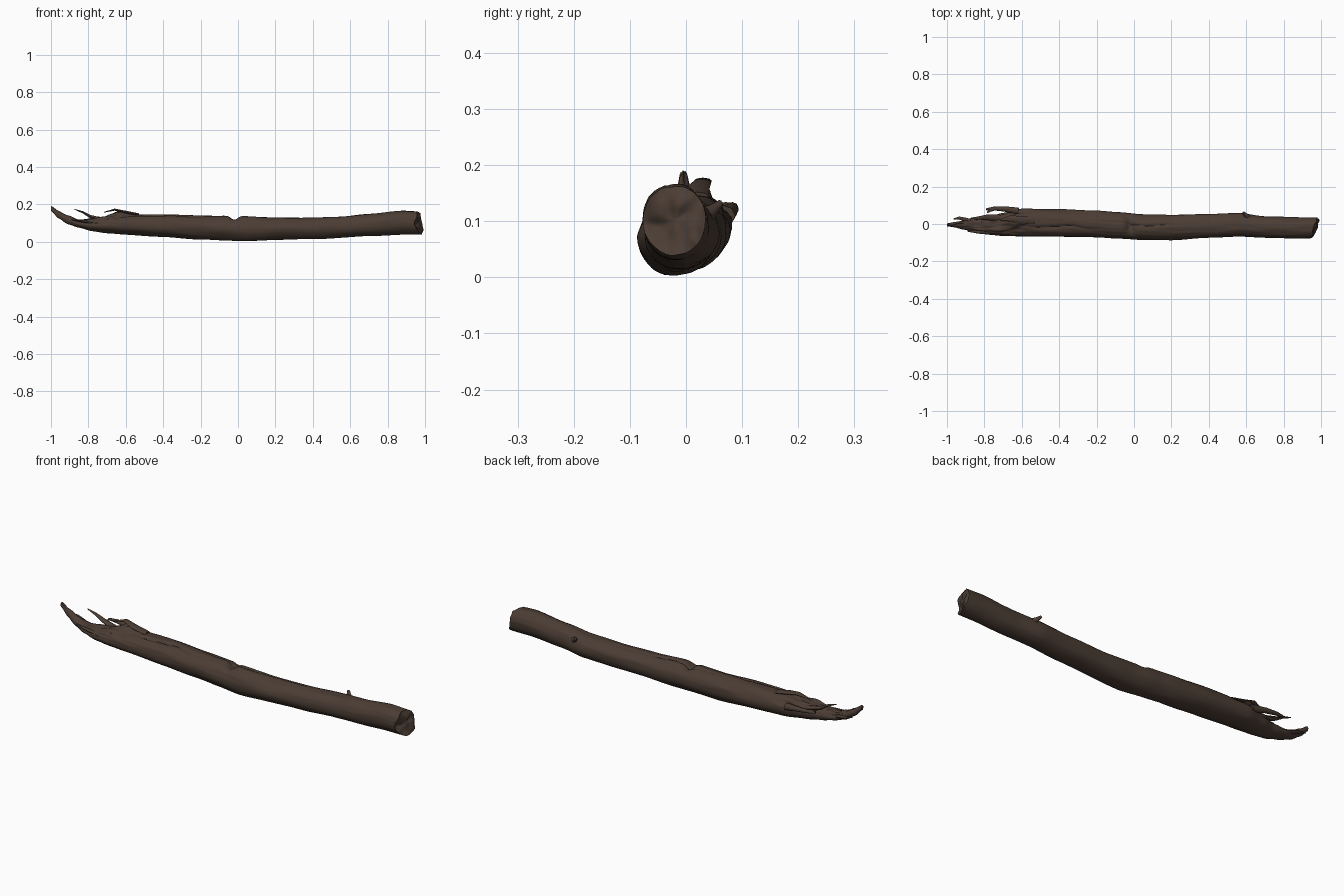
import bpy, bmesh, math
from mathutils import Vector, noise

cube = bpy.data.objects.get("Cube")
if cube:
    bpy.data.objects.remove(cube)


def material(name, rgb):
    mat = bpy.data.materials.new(name)
    mat.use_nodes = True
    mat.diffuse_color = (*rgb, 1)
    mat.node_tree.nodes["Principled BSDF"].inputs["Base Color"].default_value = (*rgb, 1)
    return mat


bark = material("dark brown bark", (0.07, 0.046, 0.034))


def loft(name, rings, angle=50):
    """Skin a list of closed rings and cap both ends."""
    bm = bmesh.new()
    loops = [[bm.verts.new(p) for p in ring] for ring in rings]
    for a, b in zip(loops, loops[1:]):
        n = len(a)
        for i in range(n):
            j = (i + 1) % n
            bm.faces.new((a[i], a[j], b[j], b[i]))
    bm.faces.new(loops[0])
    bm.faces.new(loops[-1])
    bmesh.ops.recalc_face_normals(bm, faces=bm.faces)
    mesh = bpy.data.meshes.new(name)
    bm.to_mesh(mesh)
    bm.free()
    mesh.materials.append(bark)
    obj = bpy.data.objects.new(name, mesh)
    bpy.context.collection.objects.link(obj)
    bpy.ops.object.select_all(action="DESELECT")
    obj.select_set(True)
    bpy.context.view_layer.objects.active = obj
    bpy.ops.object.shade_smooth_by_angle(angle=math.radians(angle))
    return obj


# Log outline: x, front y, back y, bottom z, top z
STATIONS = [
    (-1, -.012, .003, .165, .19), (-.96, -.018, .01, .125, .165),
    (-.91, -.03, .018, .093, .138), (-.85, -.045, .03, .075, .118),
    (-.78, -.057, .037, .057, .122), (-.7, -.064, .06, .046, .135),
    (-.6, -.066, .083, .038, .145), (-.4, -.07, .079, .025, .147),
    (-.2, -.07, .073, .013, .141), (-.08, -.077, .062, .008, .138),
    (.04, -.086, .05, .003, .138), (.2, -.085, .05, .01, .127),
    (.4, -.075, .054, .014, .13), (.56, -.067, .06, .022, .136),
    (.7, -.074, .041, .03, .148), (.88, -.078, .036, .04, .166),
    (.97, -.077, .036, .04, .163),
]


def outline(x):
    """Smoothly interpolate the station table."""
    for a, b in zip(STATIONS, STATIONS[1:]):
        if x <= b[0]:
            t = max(0, (x - a[0]) / (b[0] - a[0]))
            t = (t + t * t * (3 - 2 * t)) / 2
            return [p + (q - p) * t for p, q in zip(a[1:], b[1:])]
    return STATIONS[-1][1:]


def bump(x, centre, width):
    return math.exp(-((x - centre) / width) ** 2)


SIDES, STEPS = 64, 200


def log_ring(x, shrink=1):
    front, back, low, high = outline(x)
    cy, cz = (front + back) / 2, (low + high) / 2
    ry, rz = (back - front) / 2, (high - low) / 2
    broken = min(1, max(0, (-.5 - x) / .15))
    ring = []
    for i in range(SIDES):
        a = math.tau * i / SIDES
        c, s = math.cos(a), math.sin(a)
        # Lumps, long grain ridges and the ragged broken upper side
        up = max(0, s)
        r = 1 + .05 * noise.noise((x * 5, c * 1.5, s * 1.5))
        r += .03 * noise.noise((x * 6, c * 7, s * 7)) * (.4 + up)
        r += .25 * broken * up * noise.noise((x * 16, c * 4, s * 4))
        # Break notch on top and the crack running along from it
        r -= .38 * bump(x, -.02, .022) * up ** 4
        crack = a - 1.35 - .3 * noise.noise((x * 6, 0, 3))
        r -= .1 * bump(crack, 0, .07) * bump(x, .12, .25)
        r -= .13 * bump(a - 1.9 - .4 * noise.noise((x * 7, 2, 0)), 0, .09) * bump(x, -.45, .25)
        # Raised flap of torn bark
        r += .5 * bump(x, -.645, .05) * bump(a, 1.4, .35)
        r *= shrink
        y, z = cy + ry * r * c, cz + rz * r * s
        # Slanted, chipped sawn end
        end = max(0, (x - .87) / .1)
        dx = end * (.28 * (y + .02) - .12 * (z - .1))
        dx += end * .012 * noise.noise((y * 40, z * 40, 5))
        dx -= end * .02 * bump(z, .09, .016) * bump(y, -.06, .04)
        ring.append(Vector((x + dx, y, max(z, 0))))
    return ring


rings = [log_ring(-1 + 1.97 * i / STEPS) for i in range(STEPS + 1)]
rings += [log_ring(.97, f) for f in (.93, .75, .55, .35, .15, .03)]
loft("log", rings, 55)


def splinter(name, path, flat=.6):
    """Tapered shard along points of x, y, z, radius."""
    rings = []
    for k, (x, y, z, r) in enumerate(path):
        p = Vector((x, y, z))
        before = Vector(path[max(0, k - 1)][:3])
        after = Vector(path[min(len(path) - 1, k + 1)][:3])
        along = (after - before).normalized()
        side = along.cross(Vector((0, 0, 1))).normalized()
        up = side.cross(along)
        rings.append([p + side * r * math.cos(t) + up * r * flat * math.sin(t)
                      for t in (math.tau * i / 8 for i in range(8))])
    return loft(name, rings)


# Shards at the broken end and a stub of a side twig
splinter("upper_splinter", [(-.72, .03, .115, .02), (-.79, .036, .135, .014),
                            (-.83, .032, .158, .009), (-.875, .03, .174, .003)])
splinter("back_prong", [(-.62, .068, .11, .02), (-.69, .08, .12, .014),
                        (-.75, .083, .125, .01), (-.79, .078, .127, .006)], .9)
splinter("back_prong_hook", [(-.74, .083, .127, .009), (-.775, .07, .13, .007),
                             (-.785, .06, .13, .003)])
splinter("tip_shard", [(-.84, -.005, .1, .022), (-.9, .022, .113, .012),
                       (-.935, .032, .122, .008), (-.965, .027, .13, .003)])
splinter("front_shard", [(-.76, -.04, .1, .015), (-.83, -.042, .108, .01),
                         (-.89, -.038, .118, .003)])
splinter("bark_flap", [(-.53, .02, .145, .02), (-.6, .02, .158, .022),
                       (-.66, .03, .172, .016), (-.715, .022, .158, .005)], .35)
splinter("twig_stub", [(.61, .035, .11, .016), (.595, .05, .122, .01),
                       (.585, .062, .133, .006)], 1)
